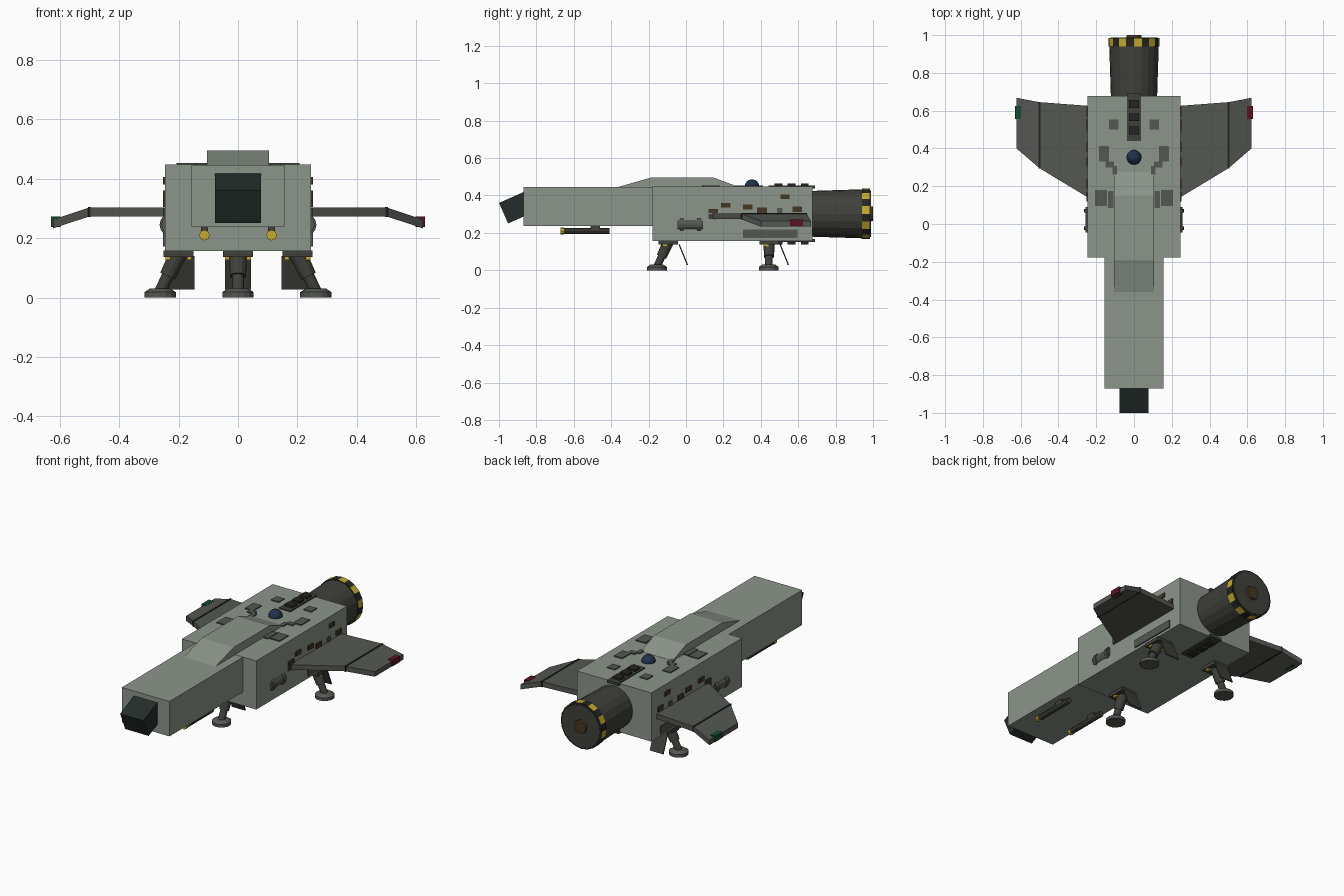
import bpy, bmesh
from math import radians, pi
from mathutils import Vector, Matrix

if "Cube" in bpy.data.objects:
    bpy.data.objects.remove(bpy.data.objects["Cube"])


def material(name, rgb):
    m = bpy.data.materials.new(name)
    m.diffuse_color = (*rgb, 1)
    m.use_nodes = True
    m.node_tree.nodes["Principled BSDF"].inputs["Base Color"].default_value = m.diffuse_color
    return m


HULL = material("hull_grey_green", (0.26, 0.30, 0.255))
WING = material("wing_grey", (0.09, 0.095, 0.085))
DARK = material("dark_metal", (0.05, 0.05, 0.043))
BLACK = material("black", (0.018, 0.018, 0.017))
GLASS = material("cockpit_glass", (0.018, 0.027, 0.024))
BLUE = material("sensor_blue", (0.015, 0.03, 0.07))
YELLOW = material("yellow", (0.55, 0.40, 0.03))
BROWN = material("rust_brown", (0.06, 0.038, 0.016))
RED = material("red", (0.1, 0.006, 0.015))
GREEN = material("green", (0.008, 0.07, 0.025))


def finish(name, bm, *mats):
    bmesh.ops.recalc_face_normals(bm, faces=bm.faces[:])
    me = bpy.data.meshes.new(name)
    bm.to_mesh(me)
    bm.free()
    ob = bpy.data.objects.new(name, me)
    bpy.context.collection.objects.link(ob)
    for m in mats:
        me.materials.append(m)
    return ob


def box(name, x, y, z, mat):
    bm = bmesh.new()
    size = [b - a for a, b in (x, y, z)]
    mid = [(a + b) / 2 for a, b in (x, y, z)]
    bmesh.ops.create_cube(bm, size=1, matrix=Matrix.Translation(mid) @ Matrix.Diagonal((*size, 1)))
    return finish(name, bm, mat)


def pair(name, x, y, z, mat):
    box(name + "_right", x, y, z, mat)
    box(name + "_left", (-x[1], -x[0]), y, z, mat)


def tube(name, a, b, r1, r2, mat, n=16, second=None):
    a, b = Vector(a), Vector(b)
    d = b - a
    bm = bmesh.new()
    rot = d.to_track_quat('Z', 'Y').to_matrix().to_4x4()
    bmesh.ops.create_cone(bm, cap_ends=True, segments=n, radius1=r1, radius2=r2, depth=d.length,
                          matrix=Matrix.Translation((a + b) / 2) @ rot)
    if second:
        sides = [f for f in bm.faces if len(f.verts) == 4]
        for i, f in enumerate(sides):
            f.material_index = i % 2
    return finish(name, bm, mat, *([second] if second else []))


def prism(name, profile, offset, mat):
    bm = bmesh.new()
    f = bm.faces.new([bm.verts.new(p) for p in profile])
    ext = bmesh.ops.extrude_face_region(bm, geom=[f])
    bmesh.ops.translate(bm, vec=offset, verts=[v for v in ext["geom"] if isinstance(v, bmesh.types.BMVert)])
    return finish(name, bm, mat)


# Fuselage
box("rear_hull", (-.245, .245), (-.178, .677), (.157, .447), HULL)
box("nose_hull", (-.157, .157), (-.87, -.17), (.238, .446), HULL)
prism("top_hump", [(-.105, y, z) for y, z in ((-.36, .44), (-.36, .446), (-.19, .495), (.15, .495),
                                              (.275, .448), (.275, .44))], (.21, 0, 0), HULL)
cockpit = box("cockpit_window", (-.077, .077), (-.1, .1), (-.06, .06), GLASS)
cockpit.location = (0, -.884, .346)
cockpit.rotation_euler.x = radians(24)

# Main engine with hazard ring
ZE = .302
tube("engine_body", (0, .66, ZE), (0, .975, ZE), .122, .132, DARK, 20)
tube("engine_hazard_ring", (0, .94, ZE), (0, .985, ZE), .136, .136, BLACK, 20, YELLOW)
tube("engine_back_plate", (0, .97, ZE), (0, .988, ZE), .125, .125, DARK, 20)
tube("engine_exhaust", (0, .98, ZE), (0, 1.0, ZE), .043, .038, BROWN, 12)

# Wings with drooped tips and navigation lights
for s, side, light in ((1, "right", RED), (-1, "left", GREEN)):
    down = (0, 0, -.03)
    prism("inner_wing_" + side, [(s * x, y, .303) for x, y in
                                 ((.235, .135), (.5, .295), (.5, .645), (.235, .625))], down, WING)
    prism("outer_wing_" + side, [(s * .5, .295, .303), (s * .622, .4, .263),
                                 (s * .622, .668, .263), (s * .5, .645, .303)], down, WING)
    box("wing_hinge_" + side, sorted((s * .495, s * .505))[:], (.293, .647), (.271, .305), BLACK)
    box("wing_light_" + side, sorted((s * .598, s * .63)), (.557, .625), (.237, .272), light)

# Landing legs
for name, x, top_y, foot_x, foot_y, tilt in (("front", 0, -.095, 0, -.155, 0),
                                             ("rear_right", .2, .445, .262, .442, 1),
                                             ("rear_left", -.2, .445, -.262, .442, -1)):
    top, foot = Vector((x, top_y, .15)), Vector((foot_x, foot_y, .02))
    mid = top.lerp(foot, .6)
    box(name + "_leg_mount", (x - .05, x + .05), (top_y - .053, top_y + .053), (.137, .158), DARK)
    tube(name + "_leg_strut", top, mid, .03, .027, DARK, 12)
    tube(name + "_leg_piston", mid, foot, .02, .02, DARK, 12)
    tube(name + "_foot", (foot_x, foot_y, 0), (foot_x, foot_y, .018), .053, .053, WING, 16)
    tube(name + "_foot_top", (foot_x, foot_y, .018), (foot_x, foot_y, .03), .053, .035, WING, 16)
    dx = x - tilt * .01
    prism(name + "_leg_door", [(dx - .044, top_y + .055, .137), (dx + .044, top_y + .055, .137),
                               (dx + .044, top_y + .1, .027), (dx - .044, top_y + .1, .027)],
          (0, .006, .003), DARK)
    for k in (-1, 1):
        box(name + "_leg_clamp", (x + k * .036 - .008, x + k * .036 + .008),
            (top_y - .03, top_y - .005), (.127, .138), YELLOW)

# Guns under the nose and barrels on the flanks
for s, side in ((1, "right"), (-1, "left")):
    x = s * .113
    tube("gun_" + side, (x, -.655, .21), (x, -.41, .21), .016, .016, DARK, 8)
    tube("gun_tip_" + side, (x, -.672, .21), (x, -.652, .21), .018, .018, YELLOW, 8)
    box("gun_mount_" + side, (x - .012, x + .012), (-.51, -.46), (.215, .24), DARK)
    x = s * .226
    tube("flank_tank_" + side, (x, -.045, .245), (x, .09, .245), .032, .032, WING, 16)
    for y in (-.033, .06):
        tube("flank_tank_band_" + side, (x, y, .245), (x, y + .02, .245), .038, .038, WING, 16)

# Vent spine on top and belly
for name, z, d in (("top", .447, 1), ("belly", .157, -1)):
    box(name + "_spine", (-.038, .038), (.44, .69), sorted((z - d * .01, z + d * .006)), DARK)
    for y in (.495, .565, .635):
        box(name + "_vent", (-.026, .026), (y - .021, y + .021), sorted((z, z + d * .018)), BLACK)

# Sensor dome
bm = bmesh.new()
bmesh.ops.create_uvsphere(bm, u_segments=20, v_segments=12, radius=.039,
                          matrix=Matrix.Translation((0, .353, .447)))
dome = finish("sensor_dome", bm, BLUE)
for p in dome.data.polygons:
    p.use_smooth = True

# Deck panels
for x0, x1, y0, y1 in ((.082, .133, .5, .553), (.132, .186, .33, .412), (.107, .15, .3, .33),
                       (.09, .115, .262, .308), (.143, .207, .095, .18), (.108, .138, .085, .176)):
    pair("deck_panel", (x0, x1), (y0, y1), (.44, .453), WING)

# Flank panels
for y0, y1, z0, z1, mat in ((.12, .17, .305, .328, BROWN), (.187, .237, .335, .361, BROWN),
                            (.305, .355, .325, .352, BROWN), (.38, .432, .307, .335, BROWN),
                            (.505, .553, .38, .405, BROWN), (.57, .62, .312, .34, BROWN),
                            (.487, .515, .305, .332, WING), (.12, .17, .275, .3, DARK),
                            (.305, .595, .172, .217, WING)):
    pair("flank_panel", (.235, .252), (y0, y1), (z0, z1), mat)
